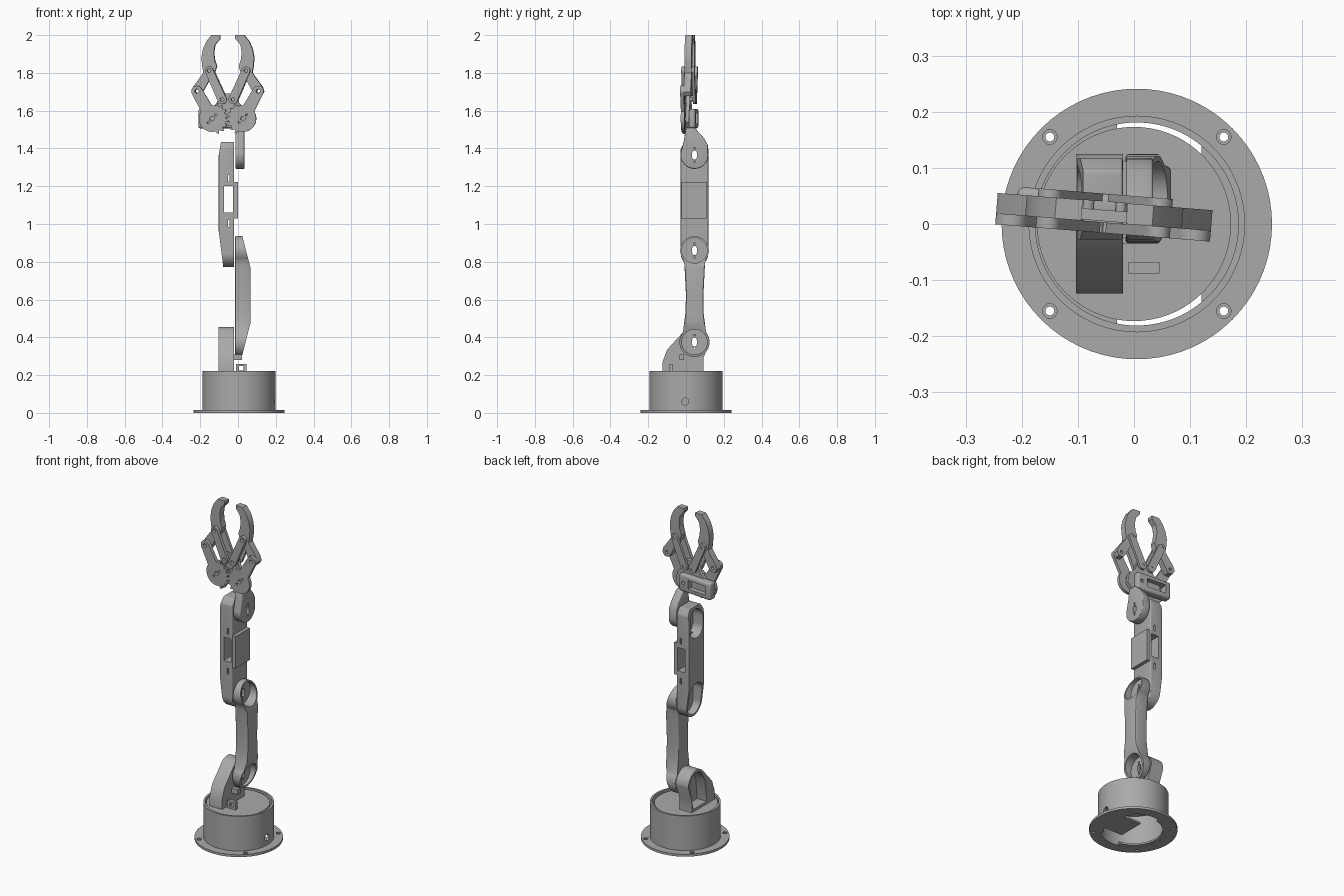
import bpy, bmesh, math
from mathutils import Matrix, Vector

if "Cube" in bpy.data.objects:
    bpy.data.objects.remove(bpy.data.objects["Cube"])

grey = bpy.data.materials.new("plain grey")
grey.use_nodes = True
grey.diffuse_color = (0.4, 0.4, 0.4, 1)
grey.node_tree.nodes["Principled BSDF"].inputs["Base Color"].default_value = grey.diffuse_color


def arc(cx, cy, r, start, end, n=24):
    steps = [math.radians(start + (end - start) * i / n) for i in range(n + 1)]
    return [(cx + r * math.cos(t), cy + r * math.sin(t)) for t in steps]


def circle(cx, cy, r, n=40):
    return arc(cx, cy, r, 0, 360 - 360 / n, n - 1)


def rect(a0, b0, a1, b1):
    return [(a0, b0), (a1, b0), (a1, b1), (a0, b1)]


def capsule(p, q, rp, rq):
    # Rounded bar outline around two centres
    d = math.degrees(math.atan2(q[1] - p[1], q[0] - p[0]))
    return arc(*p, rp, d + 90, d + 270) + arc(*q, rq, d - 90, d + 90)


def prism(name, outline, axis, lo, hi, bevel=0):
    # Extrude a flat outline along one axis
    place = {"X": lambda a, b, c: (c, a, b), "Y": lambda a, b, c: (a, c, b),
             "Z": lambda a, b, c: (a, b, c)}[axis]
    bm = bmesh.new()
    face = bm.faces.new([bm.verts.new(place(a, b, lo)) for a, b in outline])
    out = bmesh.ops.extrude_face_region(bm, geom=[face])
    shift = Vector(place(0, 0, hi - lo))
    bmesh.ops.translate(bm, vec=shift, verts=[g for g in out["geom"] if isinstance(g, bmesh.types.BMVert)])
    bmesh.ops.recalc_face_normals(bm, faces=bm.faces)
    mesh = bpy.data.meshes.new(name)
    bm.to_mesh(mesh)
    bm.free()
    mesh.materials.append(grey)
    obj = bpy.data.objects.new(name, mesh)
    bpy.context.collection.objects.link(obj)
    if bevel:
        mod = obj.modifiers.new("bevel", "BEVEL")
        mod.width, mod.segments, mod.limit_method = bevel, 3, "ANGLE"
        apply(obj, mod)
    return obj


def activate(obj):
    bpy.ops.object.select_all(action="DESELECT")
    obj.select_set(True)
    bpy.context.view_layer.objects.active = obj


def apply(obj, mod):
    activate(obj)
    bpy.ops.object.modifier_apply(modifier=mod.name)


def combine(obj, outline, axis, lo, hi, op="DIFFERENCE"):
    # Cut or join a prism, then discard the helper
    tool = prism("helper", outline, axis, lo, hi)
    tool.hide_render = True
    mod = obj.modifiers.new("boolean", "BOOLEAN")
    mod.operation, mod.object, mod.solver = op, tool, "EXACT"
    apply(obj, mod)
    bpy.data.objects.remove(tool)


CX, AY = 0.005, 0.045   # base centre in x, arm centre in y

# Base: flanged tube with screw holes and a cable hole
base = prism("base_housing", circle(CX, 0, 0.193, 72), "Z", 0, 0.222)
combine(base, circle(CX, 0, 0.241, 72), "Z", 0, 0.014, "UNION")
combine(base, circle(CX, 0, 0.181, 72), "Z", -0.1, 0.3)
for sx in (-1, 1):
    for sy in (-1, 1):
        spot = (CX + sx * 0.155, sy * 0.155)
        combine(base, circle(*spot, 0.008, 16), "Z", -0.1, 0.1)
        combine(base, circle(*spot, 0.013, 16), "Z", 0.008, 0.1)
combine(base, circle(-0.005, 0.06, 0.019, 20), "X", 0.1, 0.3)

# Inner ledges at the foot of the tube
ledge = prism("base_ledge", circle(CX, 0, 0.182, 72), "Z", 0.001, 0.012)
combine(ledge, circle(CX, 0, 0.16, 48), "Z", -0.1, 0.1)
combine(ledge, rect(-0.03, -0.3, 0.12, 0.3), "Z", -0.1, 0.1)
prism("base_servo_plate", rect(0.02, -0.08, 0.172, 0.08), "Z", 0.001, 0.012)

# Turntable and its small cable guide
prism("turntable", circle(0, 0, 0.173, 72), "Z", 0.19, 0.215)
guide = prism("cable_guide", rect(-0.01, 0.21, 0.045, 0.26), "Y", -0.088, -0.068)
combine(guide, rect(0.006, 0.225, 0.03, 0.247), "Y", -0.2, 0)

# Shoulder bracket: hollow shell open to the outside
bracket_outline = [(-0.124, 0.21), (-0.124, 0.27), (-0.1, 0.335)] + \
    arc(AY, 0.375, 0.08, 135, 0, 24) + [(0.092, 0.29), (0.092, 0.21)]
shoulder = prism("shoulder_bracket", bracket_outline, "X", -0.103, -0.02)
combine(shoulder, [(-0.05, 0.23), (-0.035, 0.36)] + arc(AY, 0.375, 0.065, 135, 0, 20) + [(0.078, 0.23)],
        "X", -0.2, -0.04)
combine(shoulder, circle(AY, 0.37, 0.042, 4), "X", -0.2, 0)
prism("shoulder_lug", rect(-0.035, 0.28, -0.01, 0.31), "X", -0.02, 0.022)


def slot(obj, z, lo, hi):
    # Servo horn slot with two screw holes
    combine(obj, capsule((AY, z - 0.012), (AY, z + 0.012), 0.012, 0.012), "X", lo, hi)
    for dz in (-0.035, 0.035):
        combine(obj, circle(AY, z + dz, 0.006, 12), "X", lo, hi)


# Lower arm: waisted beam with a round pocket at each end
LOW, HIGH = 0.375, 0.86
arm_outline = arc(AY, LOW, 0.08, 140, 400, 36) + [(0.094, 0.52), (0.092, 0.62), (0.1, 0.78)] + \
    arc(AY, HIGH, 0.076, -40, 220, 36) + [(-0.008, 0.78), (0, 0.62), (-0.004, 0.52)]
lower = prism("lower_arm", arm_outline, "X", -0.015, 0.066, 0.006)
combine(lower, [(0.019, 1.0), (0.019, 0.95), (0.067, 0.765), (0.1, 0.765), (0.1, 1.0)], "Y", -0.2, 0.3)
combine(lower, [(0.019, 0.2), (0.021, 0.3), (0.067, 0.48), (0.1, 0.48), (0.1, 0.2)], "Y", -0.2, 0.3)
for z in (LOW, HIGH):
    combine(lower, circle(AY, z, 0.067), "X", 0.003, 0.2)
    slot(lower, z, -0.2, 0.2)

# Upper arm: double pocketed beam with a servo window
upper_outline = arc(AY, 0.845, 0.073, 180, 360, 30) + [(0.118, 1.4), (0.095, 1.435), (-0.005, 1.435), (-0.028, 1.4)]
upper = prism("upper_arm", upper_outline, "X", -0.102, -0.02, 0.005)
combine(upper, [(-0.2, 0.7), (-0.074, 0.7), (-0.08, 0.79), (-0.103, 0.97), (-0.2, 0.97)], "Y", -0.2, 0.3)
combine(upper, [(-0.2, 1.36), (-0.103, 1.36), (-0.088, 1.45), (-0.2, 1.45)], "Y", -0.2, 0.3)
combine(upper, rect(-0.024, 1.03, 0.112, 1.222), "X", -0.05, 0, "UNION")
combine(upper, capsule((AY, 0.845), (AY, 0.92), 0.06, 0.06), "X", -0.2, -0.036)
combine(upper, capsule((AY, 1.31), (AY, 1.36), 0.06, 0.06), "X", -0.2, -0.036)
combine(upper, rect(-0.075, 1.06, -0.027, 1.2), "Y", -0.2, 0.3)
for z in (0.985, 1.225):
    combine(upper, rect(-0.054, z, -0.044, z + 0.035), "Y", -0.2, 0.3)
for z in (0.86, 1.365):
    combine(upper, circle(AY, z, 0.025, 24), "X", -0.2, 0)

# Wrist: rounded plate rising to the gripper
wrist = prism("wrist", arc(AY, 1.365, 0.073, 170, 360, 30) +
              [(0.115, 1.42), (0.095, 1.455), (0.045, 1.51), (0, 1.51), (-0.012, 1.44)], "X", -0.014, 0.034, 0.005)
slot(wrist, 1.365, -0.2, 0.2)

# Gripper, modelled about its own centre and then turned slightly
pose = Matrix.Translation((-0.053, 0.021, 0)) @ Matrix.Rotation(math.radians(-4.6), 4, "Z")
FRONT, MIDDLE, BACK = (-0.037, -0.018), (-0.018, 0.019), (0.019, 0.033)
gripper = []


def grip(name, outline, layer, holes=(), bevel=0):
    obj = prism(name, outline, "Y", *layer, bevel)
    for x, z, r in holes:
        combine(obj, circle(x, z, r, 16), "Y", -0.2, 0.2)
    gripper.append(obj)
    return obj


grip("gripper_plate", [(-0.04, 1.69), (0.04, 1.69), (0.06, 1.64), (0.1, 1.6), (0.11, 1.54), (0.085, 1.51),
                       (-0.085, 1.51), (-0.11, 1.54), (-0.1, 1.6), (-0.06, 1.64)], (-0.016, 0.004))
holder = grip("servo_holder", rect(-0.157, 1.506, 0.065, 1.61), (-0.016, 0.033), bevel=0.012)
combine(holder, rect(-0.125, 1.533, 0.0, 1.585), "Y", -0.2, 0.2)
combine(holder, circle(0.035, 1.558, 0.01, 16), "Y", 0.01, 0.2)

for s, side in ((-1, "right"), (1, "left")):
    gear, elbow = (s * 0.082, 1.558), (s * 0.163, 1.703)
    knuckle, anchor = (s * 0.098, 1.812), (s * 0.029, 1.659)
    # Half toothed gear joined with its crank
    teeth = []
    for i in range(72):
        t = math.radians(i * 5)
        toothed = s * math.cos(t) < 0.25
        lift = 0.087 if (i // 2 + (s > 0)) % 2 else 0.074
        r = lift if toothed and abs(math.sin(t)) < 0.95 else 0.07
        teeth.append((gear[0] + r * math.cos(t), gear[1] + r * math.sin(t)))
    wheel = grip(side + "_gear_crank", teeth, FRONT)
    combine(wheel, capsule(gear, elbow, 0.035, 0.029), "Y", *FRONT, "UNION")
    for x, z, r in ((*gear, 0.012), (gear[0] - 0.02, gear[1] - 0.02, 0.006),
                    (gear[0] + 0.02, gear[1] + 0.02, 0.006), (*elbow, 0.011)):
        combine(wheel, circle(x, z, r, 16), "Y", -0.2, 0.2)
    # Parallel links in front and behind
    for label, layer in (("front", FRONT), ("back", BACK)):
        grip(f"{side}_{label}_link", capsule(anchor, knuckle, 0.024, 0.022), layer,
             [(*anchor, 0.01), (*knuckle, 0.01)])
        for spot in (anchor, knuckle):
            combine(gripper[-1], circle(*spot, 0.01, 12), "Y", -0.012, 0.03, "UNION")
    # Curved finger
    finger = [(0.04, 2.0), (0.087, 2.0), (0.115, 1.965), (0.132, 1.925), (0.14, 1.88), (0.136, 1.835),
              (0.13, 1.8), (0.185, 1.725), (0.192, 1.7), (0.178, 1.677), (0.15, 1.677), (0.135, 1.695),
              (0.088, 1.78), (0.066, 1.81), (0.058, 1.835), (0.07, 1.87), (0.074, 1.91), (0.067, 1.95), (0.04, 1.98)]
    grip(side + "_finger", [(s * x, z) for x, z in finger], MIDDLE, [(*elbow, 0.009)])

for obj in gripper:
    obj.data.transform(pose)

# Smooth curved walls while keeping crisp edges
for obj in bpy.context.scene.objects:
    if obj.type == "MESH":
        activate(obj)
        bpy.ops.object.shade_smooth_by_angle(angle=math.radians(30))
